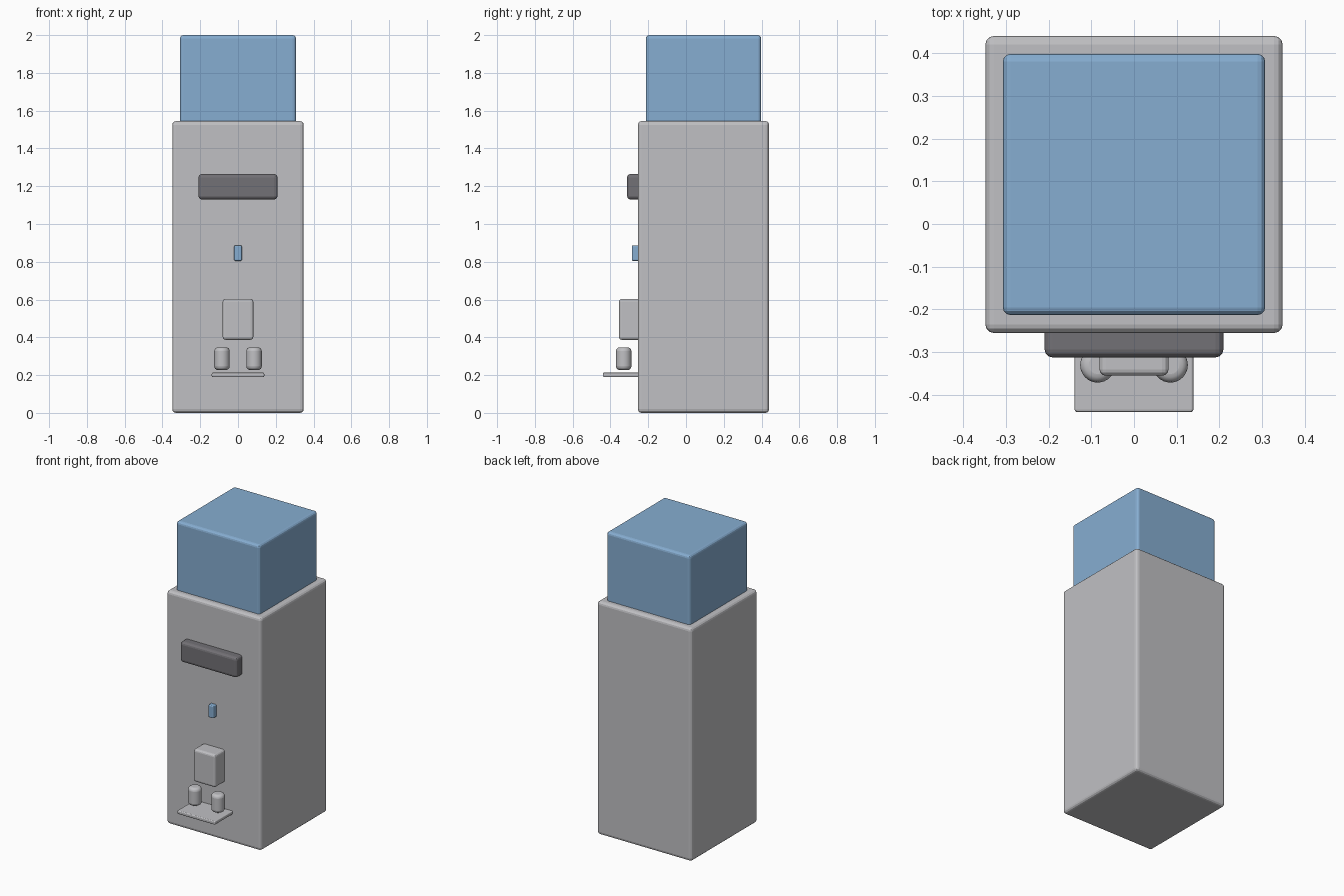
import bpy
import math

cube = bpy.data.objects.get("Cube")
if cube:
    bpy.data.objects.remove(cube, do_unlink=True)


def material(name, r, g, b):
    m = bpy.data.materials.new(name)
    m.use_nodes = True
    m.diffuse_color = (r, g, b, 1)
    m.node_tree.nodes["Principled BSDF"].inputs["Base Color"].default_value = (r, g, b, 1)
    return m


grey = material("light_grey", 0.53, 0.53, 0.55)
blue = material("water_blue", 0.24, 0.42, 0.64)
dark = material("dark_grey", 0.17, 0.165, 0.18)


def finish(obj, name, mat, bevel, segments):
    obj.name = name
    obj.data.materials.append(mat)
    mod = obj.modifiers.new("rounded_edges", "BEVEL")
    mod.width = bevel
    mod.segments = segments
    mod.limit_method = "ANGLE"
    mod.angle_limit = math.radians(40)
    return obj


def box(name, mat, half_width, y, z, bevel):
    """Box centred on x = 0, with (min, max) ranges for y and z."""
    bpy.ops.mesh.primitive_cube_add(size=1, location=(0, sum(y) / 2, sum(z) / 2))
    obj = bpy.context.object
    obj.scale = (2 * half_width, y[1] - y[0], z[1] - z[0])
    bpy.ops.object.transform_apply(location=False, rotation=False, scale=True)
    return finish(obj, name, mat, bevel, 3)


FRONT = -0.255   # front face of the cabinet
INSIDE = -0.23   # fittings are sunk this far into it

# Cabinet and water tank
box("cabinet", grey, 0.348, (FRONT, 0.44), (0, 1.545), 0.02)
box("water_tank", blue, 0.307, (-0.213, 0.398), (1.5, 2.0), 0.018)

# Front fittings
box("control_panel", dark, 0.209, (-0.312, INSIDE), (1.13, 1.265), 0.018)
box("indicator", blue, 0.02, (-0.287, INSIDE), (0.805, 0.887), 0.006)
box("tap_housing", grey, 0.081, (-0.355, INSIDE), (0.387, 0.604), 0.015)
box("drip_tray", grey, 0.139, (-0.44, INSIDE), (0.19, 0.213), 0.006)

# Pair of rounded spouts
for name, side in (("left_spout", 1), ("right_spout", -1)):
    bpy.ops.mesh.primitive_cylinder_add(vertices=32, radius=0.041, depth=0.12,
                                        location=(side * 0.085, -0.33, 0.287))
    bpy.ops.object.shade_smooth_by_angle(angle=math.radians(40))
    finish(bpy.context.object, name, grey, 0.02, 4)
